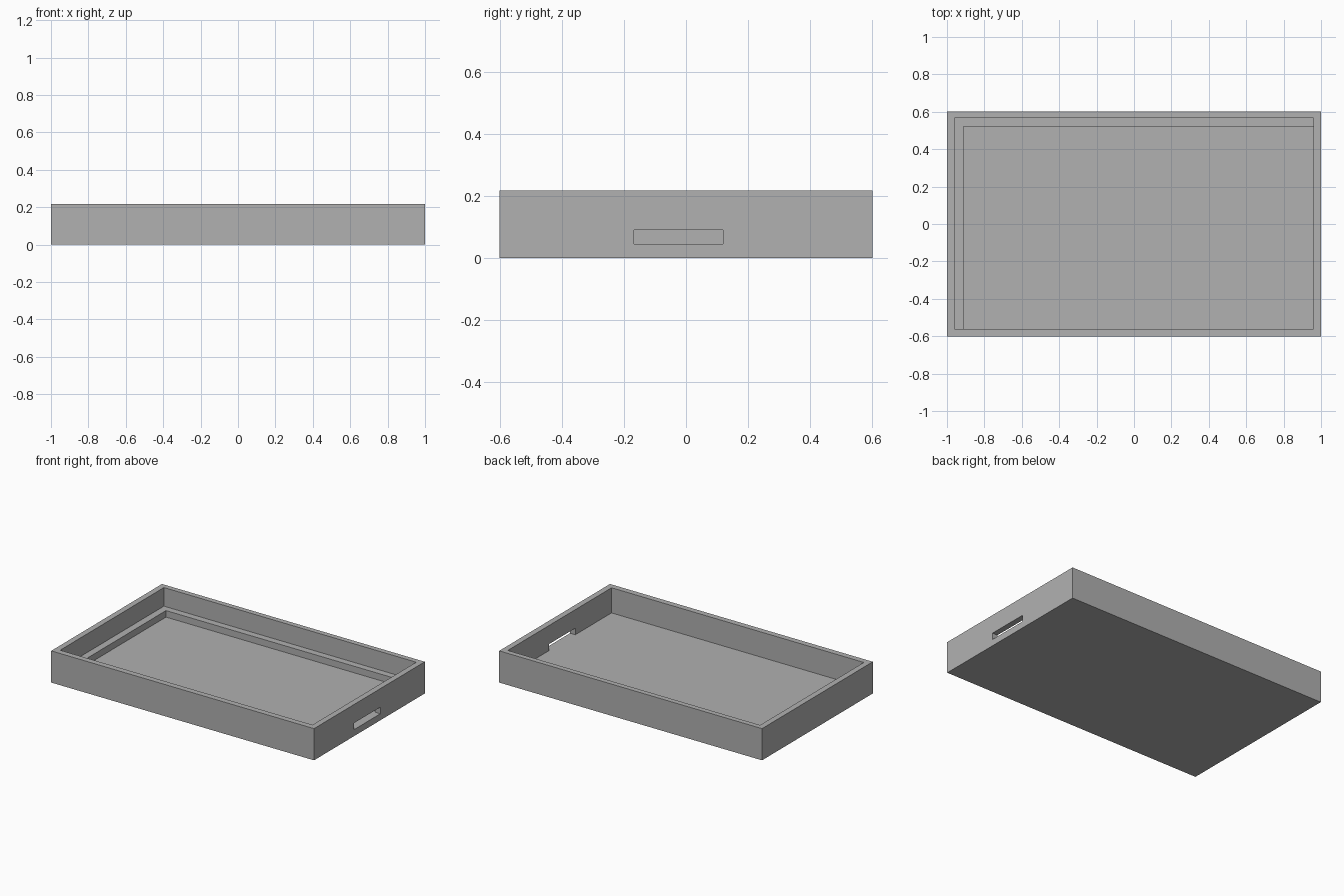
import bpy
import bmesh

cube = bpy.data.objects.get("Cube")
if cube:
    bpy.data.objects.remove(cube, do_unlink=True)

GREY = (0.44, 0.44, 0.44, 1.0)
grey = bpy.data.materials.new("plain grey")
grey.use_nodes = True
grey.diffuse_color = GREY
grey.node_tree.nodes["Principled BSDF"].inputs["Base Color"].default_value = GREY


def box(name, low, high):
    """Axis-aligned box between two opposite corners."""
    bm = bmesh.new()
    bmesh.ops.create_cube(bm, size=1)
    for v in bm.verts:
        for i in range(3):
            v.co[i] = low[i] if v.co[i] < 0 else high[i]
    mesh = bpy.data.meshes.new(name)
    bm.to_mesh(mesh)
    bm.free()
    obj = bpy.data.objects.new(name, mesh)
    bpy.context.collection.objects.link(obj)
    mesh.materials.append(grey)
    return obj


def cut(target, low, high):
    """Subtract a box, apply the result and discard the cutter."""
    cutter = box("cutter", low, high)
    cutter.hide_render = True
    mod = target.modifiers.new("cut", 'BOOLEAN')
    mod.operation = 'DIFFERENCE'
    mod.solver = 'EXACT'
    mod.object = cutter
    bpy.context.view_layer.objects.active = target
    bpy.ops.object.modifier_apply(modifier=mod.name)
    bpy.data.objects.remove(cutter, do_unlink=True)


FLOOR, LEDGE, RIM = 0.045, 0.09, 0.218
FRONT, BACK, SIDE = -0.562, 0.566, 0.96

# Outer block of the tray
tray = box("tray", (-1, -0.602, 0), (1, 0.602, RIM))

# Main recess down to the floor
cut(tray, (-SIDE, FRONT, FLOOR), (SIDE, BACK, 0.4))

# Handle slot through one end wall, level with the floor
cut(tray, (0.9, -0.168, FLOOR), (1.1, 0.119, LEDGE))

# Raised ledge along the back and the opposite end, overlapping into the walls
ledge = box("ledge", (-0.98, FRONT - 0.01, 0.02), (SIDE + 0.01, BACK + 0.01, LEDGE))
cut(ledge, (-0.912, -1, -1), (1.5, 0.52, 1))
